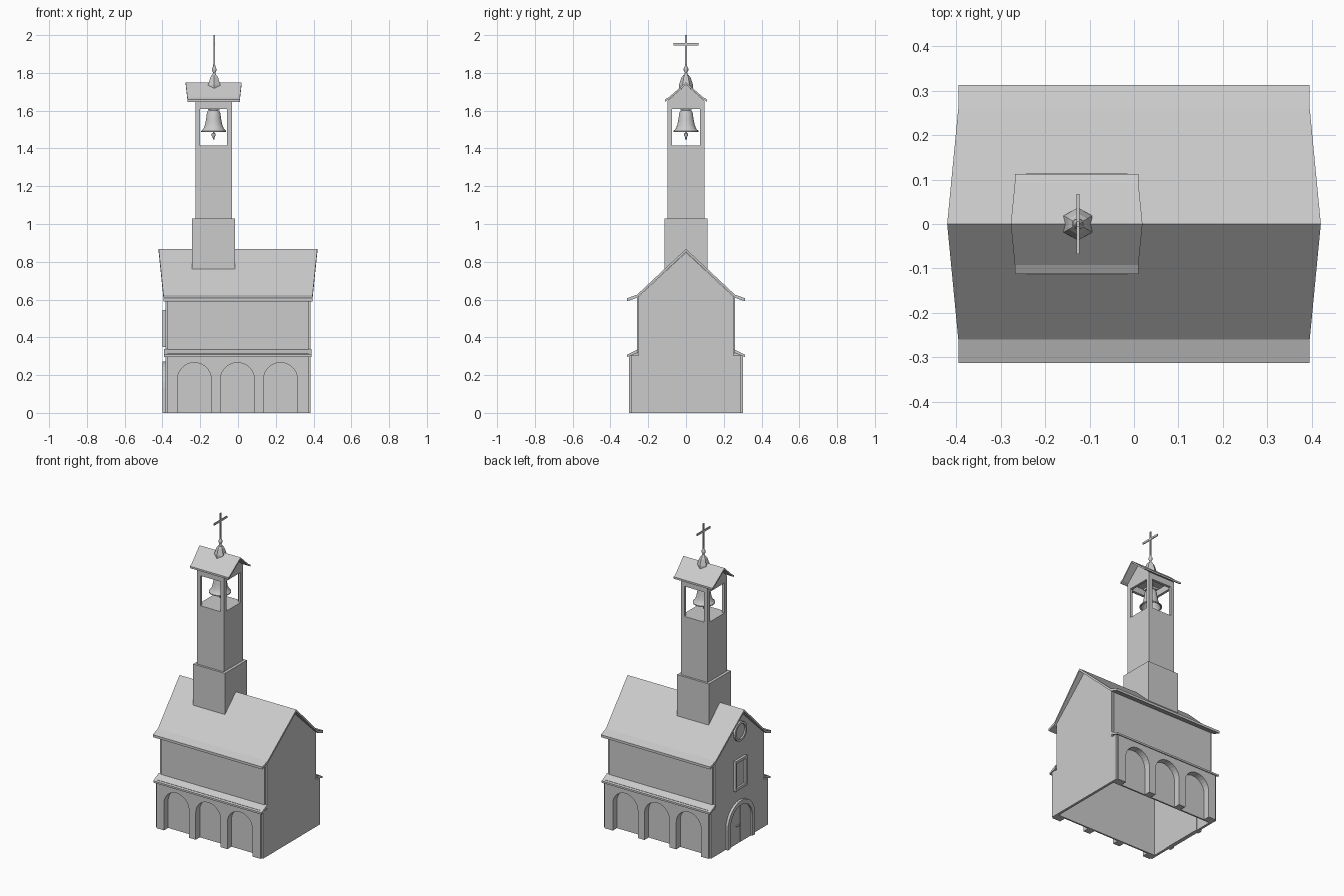
import bpy, bmesh
from math import pi, sin, cos, radians

if "Cube" in bpy.data.objects:
    bpy.data.objects.remove(bpy.data.objects["Cube"])

TX = -0.129   # tower centre


def finish(name, bm, smooth=None):
    bmesh.ops.recalc_face_normals(bm, faces=bm.faces)
    me = bpy.data.meshes.new(name)
    bm.to_mesh(me)
    bm.free()
    ob = bpy.data.objects.new(name, me)
    bpy.context.collection.objects.link(ob)
    if smooth:
        bpy.ops.object.select_all(action='DESELECT')
        ob.select_set(True)
        bpy.context.view_layer.objects.active = ob
        bpy.ops.object.shade_smooth_by_angle(angle=radians(smooth))
    return ob


def prism(name, pts, axis, a, b):
    """Extrude a 2D outline along x (pts are y,z) or y (pts are x,z)."""
    bm = bmesh.new()
    pos = lambda p, d: (d, p[0], p[1]) if axis == 'x' else (p[0], d, p[1])
    va = [bm.verts.new(pos(p, a)) for p in pts]
    vb = [bm.verts.new(pos(p, b)) for p in pts]
    n = len(pts)
    bm.faces.new(va)
    bm.faces.new(vb[::-1])
    for i in range(n):
        j = (i + 1) % n
        bm.faces.new((va[i], vb[i], vb[j], va[j]))
    return finish(name, bm)


def box(name, x0, x1, y0, y1, z0, z1):
    return prism(name, [(x0, z0), (x1, z0), (x1, z1), (x0, z1)], 'y', y0, y1)


def ring(name, outer, inner, x0, x1):
    """Closed frame between two matching (y,z) loops."""
    bm = bmesh.new()
    loops = [[bm.verts.new((x, *p)) for p in pts]
             for pts, x in ((outer, x0), (outer, x1), (inner, x1), (inner, x0))]
    n = len(outer)
    for k in range(4):
        A, B = loops[k], loops[(k + 1) % 4]
        for i in range(n):
            j = (i + 1) % n
            bm.faces.new((A[i], A[j], B[j], B[i]))
    return finish(name, bm)


def lathe(name, prof, x, segs, smooth=None):
    bm = bmesh.new()
    rows = [[bm.verts.new((x + r * cos(pi / 2 + 2 * pi * i / segs),
                           r * sin(pi / 2 + 2 * pi * i / segs), z))
             for i in range(segs)] for r, z in prof]
    for A, B in zip(rows, rows[1:]):
        for i in range(segs):
            j = (i + 1) % segs
            bm.faces.new((A[i], A[j], B[j], B[i]))
    bm.faces.new(rows[0])
    bm.faces.new(rows[-1])
    return finish(name, bm, smooth)


def roof(name, pts, t, cx):
    """Gabled roof sheet; pts are (y, z, half length) from ridge to eave."""
    bm = bmesh.new()
    full = [(-y, z, h) for y, z, h in pts[:0:-1]] + pts
    loop = full + [(y, z - t, h) for y, z, h in full[::-1]]
    L, R = [[bm.verts.new((cx + s * h, y, z)) for y, z, h in loop] for s in (-1, 1)]
    n, m = len(loop), len(full)
    for i in range(n):
        j = (i + 1) % n
        bm.faces.new((L[i], L[j], R[j], R[i]))
    for V in (L, R):
        for i in range(m - 1):
            bm.faces.new((V[i], V[i + 1], V[n - 2 - i], V[n - 1 - i]))
    return finish(name, bm)


def arch(c, r, spring, n=14):
    """Arch line from the left foot over the top to the right foot."""
    arc = [(c - r * cos(pi * i / n), spring + r * sin(pi * i / n)) for i in range(n + 1)]
    return [(c - r, 0)] + arc + [(c + r, 0)]


def circle(z, r, n=24):
    return [(r * cos(2 * pi * i / n), z + r * sin(2 * pi * i / n)) for i in range(n)]


def rect(hw, z0, z1):
    return [(-hw, z0), (hw, z0), (hw, z1), (-hw, z1)]


# Side walls, arcades and lower ledges, open underneath
W = 0.373
arcade = [(-W, 0)]
for c in (-0.231, -0.003, 0.225):
    arcade += arch(c, 0.09, 0.176)
arcade += [(W, 0), (W, 0.315), (-W, 0.315)]
for s, side in ((-1, 'front'), (1, 'back')):
    prism(side + '_wall', [(-W, 0), (W, 0), (W, 0.618), (-W, 0.618)], 'y', s * 0.25, s * 0.26)
    prism(side + '_arcade', arcade, 'y', s * 0.26, s * 0.302)
    prism(side + '_ledge', [(s * 0.255, 0.337), (s * 0.312, 0.308),
                            (s * 0.312, 0.296), (s * 0.255, 0.318)], 'x', -0.391, 0.388)

# Stepped gable end walls
half = [(0.292, 0), (0.292, 0.305), (0.251, 0.305), (0.251, 0.616)]
gable = half + [(0, 0.85)] + [(-y, z) for y, z in half[::-1]]
for s, side in ((-1, 'left'), (1, 'right')):
    prism(side + '_gable_wall', gable, 'x', s * 0.368, s * 0.384)

# Main roof
roof('main_roof', [(0, 0.868, 0.42), (0.26, 0.625, 0.395), (0.313, 0.607, 0.394)], 0.016, 0)

# Arched door, window and round window on the left gable
prism('door_frame', arch(0, 0.14, 0.133) + arch(0, 0.112, 0.133)[::-1], 'x', -0.4, -0.365)
prism('door_panel', arch(0, 0.112, 0.133), 'x', -0.39, -0.364)
box('door_split', -0.392, -0.388, -0.002, 0.002, 0, 0.243)
box('door_handle', -0.4, -0.388, 0.015, 0.045, 0.115, 0.122)
ring('window_frame', rect(0.06, 0.35, 0.545), rect(0.045, 0.367, 0.528), -0.4, -0.38)
prism('window_pane', rect(0.046, 0.366, 0.529), 'x', -0.387, -0.38)
ring('round_window_frame', circle(0.72, 0.062), circle(0.72, 0.048), -0.397, -0.38)
prism('round_window_pane', circle(0.72, 0.049), 'x', -0.387, -0.38)

# Tower base and shaft with an open belfry
box('tower_base', TX - 0.114, TX + 0.114, -0.113, 0.113, 0.735, 1.03)
shaft = prism('tower_shaft', [(-0.099, 1.0), (0.099, 1.0), (0.099, 1.65), (0, 1.738), (-0.099, 1.65)],
              'x', TX - 0.096, TX + 0.096)
cutters = [box('cut_front', TX - 0.071, TX + 0.071, -0.3, 0.3, 1.415, 1.61),
           box('cut_side', TX - 0.3, TX + 0.3, -0.073, 0.073, 1.415, 1.61),
           box('cut_inside', TX - 0.08, TX + 0.08, -0.082, 0.082, 1.415, 1.65)]
for c in cutters:
    c.hide_render = True
    m = shaft.modifiers.new('cut', 'BOOLEAN')
    m.operation, m.solver, m.object = 'DIFFERENCE', 'EXACT', c
bpy.context.view_layer.update()
dg = bpy.context.evaluated_depsgraph_get()
cut_mesh = bpy.data.meshes.new_from_object(shaft.evaluated_get(dg))
shaft.modifiers.clear()
shaft.data = cut_mesh
for c in cutters:
    bpy.data.objects.remove(c)

roof('tower_roof', [(0, 1.75, 0.148), (0.092, 1.67, 0.139), (0.112, 1.659, 0.139)], 0.012, TX)

# Bell, hanger and clapper
lathe('bell', [(0.012, 1.607), (0.03, 1.6), (0.036, 1.585), (0.04, 1.555), (0.046, 1.525), (0.055, 1.503),
               (0.066, 1.493), (0.066, 1.487), (0.058, 1.489), (0.042, 1.52), (0.03, 1.585)], TX, 24, 40)
lathe('bell_hanger', [(0.012, 1.6), (0.012, 1.655)], TX, 12, 40)
box('bell_yoke', TX - 0.03, TX + 0.03, -0.03, 0.03, 1.603, 1.617)
lathe('clapper', [(0.003, 1.58), (0.004, 1.482), (0.011, 1.478), (0.011, 1.468),
                  (0.005, 1.46), (0.004, 1.447)], TX, 12, 40)

# Six-sided finial, spindle and cross
FX = -0.126
lathe('finial_base', [(0.037, 1.715), (0.037, 1.737), (0.024, 1.775), (0.014, 1.789)], FX, 6)
lathe('finial_spindle', [(0.012, 1.785), (0.006, 1.8), (0.012, 1.813), (0.012, 1.822),
                         (0.006, 1.834), (0.005, 1.845)], FX, 12, 40)
box('cross_post', FX - 0.003, FX + 0.003, -0.006, 0.006, 1.835, 2.0)
box('cross_arm', FX - 0.003, FX + 0.003, -0.067, 0.067, 1.944, 1.957)
